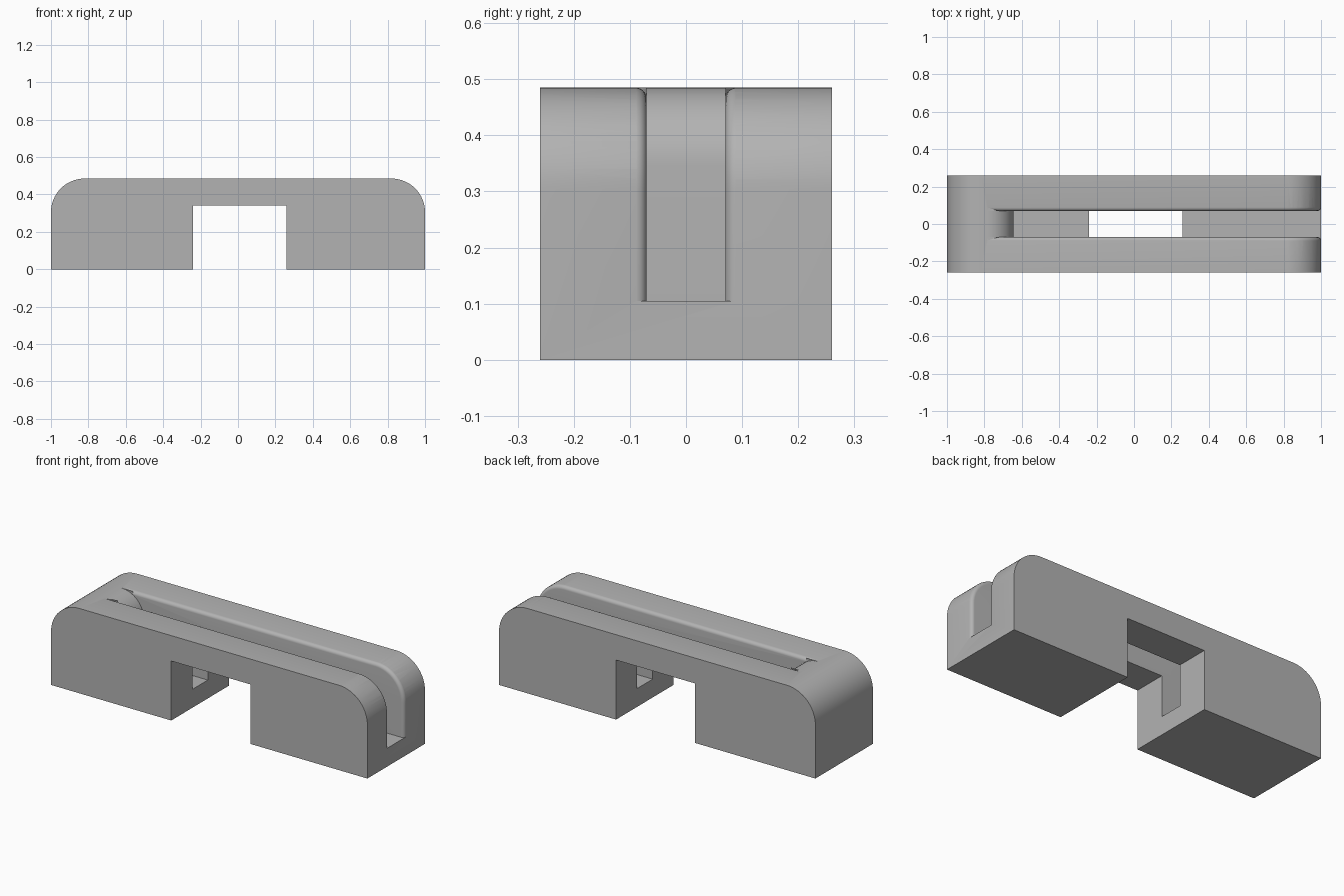
import bpy, bmesh, math

if "Cube" in bpy.data.objects:
    bpy.data.objects.remove(bpy.data.objects["Cube"])

TOP, HALF_Y, CORNER = 0.485, 0.26, 0.18       # body height, half depth, end rounding
SLOT_Y, FLOOR, LIP = 0.07, 0.105, 0.02        # slot half width, floor height, lip rounding
RAMP, RAMP_X = 0.14, -0.645                   # rounded closed end of the slot

grey = bpy.data.materials.new("plain grey")
grey.diffuse_color = (0.45, 0.45, 0.45, 1)
grey.use_nodes = True
grey.node_tree.nodes["Principled BSDF"].inputs["Base Color"].default_value = grey.diffuse_color


def loft(name, layers):
    """Skin equal-length xz outlines, given as (y, outline), and cap both ends."""
    bm = bmesh.new()
    rings = [[bm.verts.new((x, y, z)) for x, z in pts] for y, pts in layers]
    for a, b in zip(rings, rings[1:]):
        for i in range(len(a)):
            j = (i + 1) % len(a)
            bm.faces.new((a[i], a[j], b[j], b[i]))
    bm.faces.new(rings[0])
    bm.faces.new(rings[-1])
    bmesh.ops.recalc_face_normals(bm, faces=bm.faces)
    mesh = bpy.data.meshes.new(name)
    bm.to_mesh(mesh)
    bm.free()
    mesh.materials.append(grey)
    obj = bpy.data.objects.new(name, mesh)
    bpy.context.collection.objects.link(obj)
    return obj


def arc(cx, cz, r, start, end, n=16):
    angles = [math.radians(start + (end - start) * i / n) for i in range(n + 1)]
    return [(cx + r * math.cos(a), cz + r * math.sin(a)) for a in angles]


# Body: bridge outline with rounded upper ends and a notch underneath
bridge = [(-1, 0)] + arc(-1 + CORNER, TOP - CORNER, CORNER, 180, 90)
bridge += arc(1 - CORNER, TOP - CORNER, CORNER, 90, 0)
bridge += [(1, 0), (0.26, 0), (0.26, 0.34), (-0.24, 0.34), (-0.24, 0)]
body = loft("body", [(-HALF_Y, bridge), (HALF_Y, bridge)])

# Slot: open at the right end, closed on the left by a rounded shoulder
slot = arc(RAMP_X - RAMP, TOP - RAMP, RAMP, 90, 0)
slot += [(RAMP_X, FLOOR), (1.2, FLOOR), (1.2, 0.7), (RAMP_X - RAMP, 0.7)]
slot_cutter = loft("slot_cutter", [(-SLOT_Y, slot), (SLOT_Y, slot)])


# Lip: the slot's upper edges roll over along the top and down the right end
def lip_outline(d):
    k = max(d, 0)
    start = RAMP_X - RAMP + math.sqrt(RAMP ** 2 - (RAMP - k) ** 2)
    pts = [(start, TOP - d)]
    pts += arc(1 - CORNER, TOP - CORNER, CORNER - d, 90, 0)
    return pts + [(1 - d, FLOOR), (1.2, FLOOR), (1.2, 0.7), (start, 0.7)]


side = []
for i in range(9):
    t = math.radians(90 * i / 8)
    d = LIP * (1 - math.sin(t)) if i < 8 else -0.0003
    side.append((SLOT_Y + LIP * (1 - math.cos(t)), lip_outline(d)))
lip_cutter = loft("lip_cutter", [(-y, p) for y, p in reversed(side)] + side)

for cutter in (slot_cutter, lip_cutter):
    mod = body.modifiers.new(cutter.name, 'BOOLEAN')
    mod.operation = 'DIFFERENCE'
    mod.solver = 'EXACT'
    mod.object = cutter

# Apply the cuts and shade smoothly while keeping hard edges
bpy.context.view_layer.objects.active = body
body.select_set(True)
for mod in list(body.modifiers):
    bpy.ops.object.modifier_apply(modifier=mod.name)
for cutter in (slot_cutter, lip_cutter):
    bpy.data.objects.remove(cutter)
bpy.ops.object.shade_smooth_by_angle(angle=math.radians(30))
